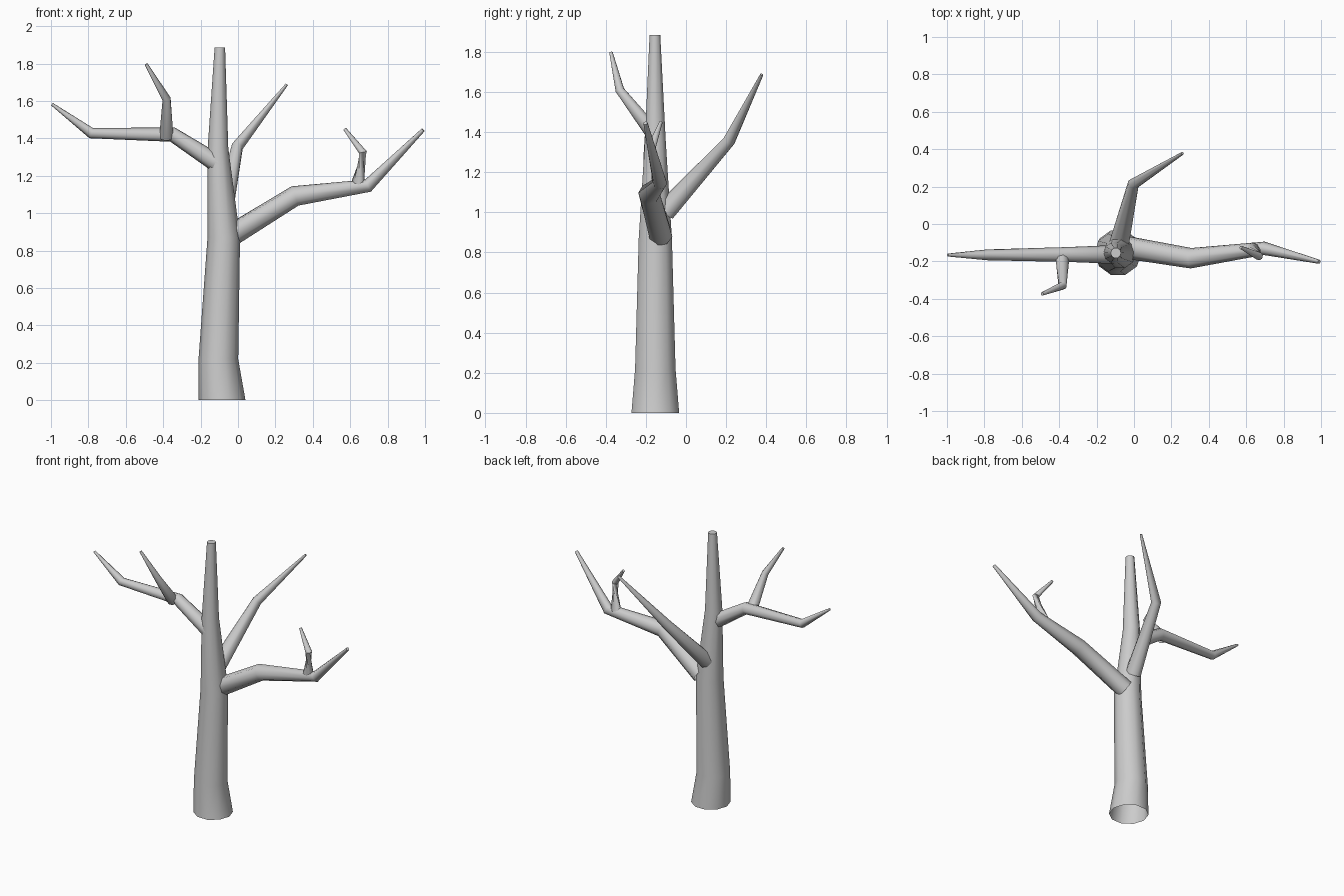
import bpy, bmesh, math
from mathutils import Vector

if "Cube" in bpy.data.objects:
    bpy.data.objects.remove(bpy.data.objects["Cube"])


def limb(name, points, sides=8, level=False):
    """Tapered tube through (x, y, z, radius) points, open at the start, capped at the tip."""
    pos = [Vector(p[:3]) for p in points]
    bm = bmesh.new()
    rings = []
    for i, p in enumerate(points):
        # ring faces along the average of the neighbouring segments
        t = Vector()
        if i > 0:
            t += (pos[i] - pos[i - 1]).normalized()
        if i < len(pos) - 1:
            t += (pos[i + 1] - pos[i]).normalized()
        t = Vector((0, 0, 1)) if level else t.normalized()
        v = Vector((0, 1, 0)) if level else t.cross(Vector((0.1, 0.1, 1))).normalized()
        u = v.cross(t)
        rings.append([bm.verts.new(pos[i] + p[3] * (math.cos(a) * u + math.sin(a) * v))
                      for a in (2 * math.pi * k / sides for k in range(sides))])
    for lo, hi in zip(rings, rings[1:]):
        for k in range(sides):
            n = (k + 1) % sides
            bm.faces.new((lo[k], lo[n], hi[n], hi[k]))
    bm.faces.new(rings[-1])
    me = bpy.data.meshes.new(name)
    bm.to_mesh(me)
    bm.free()
    ob = bpy.data.objects.new(name, me)
    bpy.context.collection.objects.link(ob)
    bpy.ops.object.select_all(action='DESELECT')
    ob.select_set(True)
    bpy.context.view_layer.objects.active = ob
    bpy.ops.object.shade_smooth_by_angle(angle=math.radians(50))
    return ob


# Trunk
limb("trunk", [(-0.085, -0.153, 0, 0.125), (-0.105, -0.153, 0.22, 0.106),
               (-0.076, -0.153, 0.87, 0.087), (-0.107, -0.153, 1.35, 0.055),
               (-0.097, -0.155, 1.885, 0.028)], sides=10, level=True)

# Right branch and its twig
limb("right_branch", [(-0.03, -0.127, 0.885, 0.061), (0.305, -0.183, 1.092, 0.055),
                      (0.695, -0.13, 1.147, 0.036), (0.99, -0.202, 1.445, 0.011)])
limb("right_twig", [(0.637, -0.135, 1.15, 0.037), (0.668, -0.172, 1.325, 0.022),
                    (0.571, -0.125, 1.45, 0.009)])

# Left branch and its twig
limb("left_branch", [(-0.11, -0.163, 1.265, 0.05), (-0.35, -0.163, 1.42, 0.04),
                     (-0.785, -0.165, 1.428, 0.029), (-0.995, -0.166, 1.583, 0.008)])
limb("left_twig", [(-0.383, -0.175, 1.41, 0.038), (-0.382, -0.33, 1.61, 0.023),
                   (-0.491, -0.374, 1.797, 0.009)])

# Back branch
limb("back_branch", [(-0.08, -0.105, 1.005, 0.053), (-0.003, 0.215, 1.357, 0.032),
                     (0.26, 0.378, 1.687, 0.008)])
